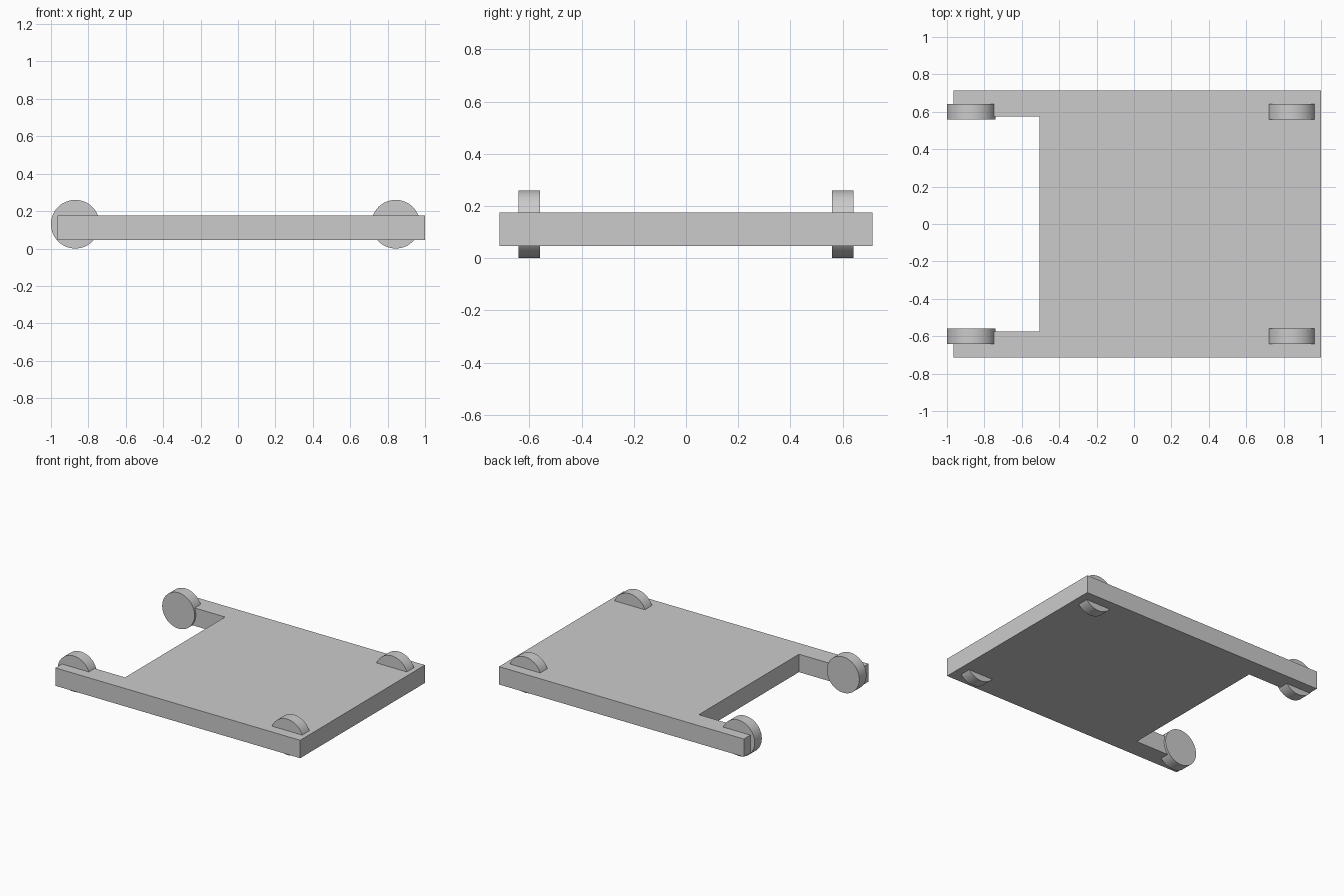
import bpy
import bmesh
import math

cube = bpy.data.objects.get("Cube")
if cube:
    bpy.data.objects.remove(cube, do_unlink=True)

# Single flat colour
grey = bpy.data.materials.new("light_grey")
grey.use_nodes = True
colour = (0.6, 0.6, 0.6, 1)
grey.diffuse_color = colour
grey.node_tree.nodes["Principled BSDF"].inputs["Base Color"].default_value = colour


def extruded_plate(name, outline, bottom, top):
    """Extrude a closed xy outline from bottom to top."""
    bm = bmesh.new()
    face = bm.faces.new([bm.verts.new((x, y, bottom)) for x, y in outline])
    result = bmesh.ops.extrude_face_region(bm, geom=[face])
    raised = [v for v in result["geom"] if isinstance(v, bmesh.types.BMVert)]
    bmesh.ops.translate(bm, verts=raised, vec=(0, 0, top - bottom))
    bmesh.ops.recalc_face_normals(bm, faces=bm.faces)
    mesh = bpy.data.meshes.new(name)
    bm.to_mesh(mesh)
    bm.free()
    mesh.materials.append(grey)
    obj = bpy.data.objects.new(name, mesh)
    bpy.context.collection.objects.link(obj)
    return obj


def wheel(name, x, y):
    """Solid disc with its axle along y, resting on the ground."""
    bpy.ops.mesh.primitive_cylinder_add(
        vertices=64, radius=RADIUS, depth=WIDTH,
        location=(x, y, RADIUS), rotation=(math.pi / 2, 0, 0))
    obj = bpy.context.object
    obj.name = name
    obj.data.materials.append(grey)
    bpy.ops.object.shade_smooth_by_angle(angle=math.radians(30))


# Chassis plate with a notch between two arms on the -x end
ARM_END, NOTCH, END = -0.965, -0.505, 1.0
SIDE, ARM_INNER = 0.715, 0.574
half = [(END, SIDE), (ARM_END, SIDE), (ARM_END, ARM_INNER), (NOTCH, ARM_INNER)]
outline = half + [(x, -y) for x, y in reversed(half)]
extruded_plate("chassis_plate", outline, 0.046, 0.176)

# Four wheels set through the plate
RADIUS, WIDTH = 0.13, 0.082
for end, x in (("notch_end", -0.87), ("solid_end", 0.843)):
    for side, y in (("front", -0.6), ("back", 0.6)):
        wheel(f"wheel_{end}_{side}", x, y)
